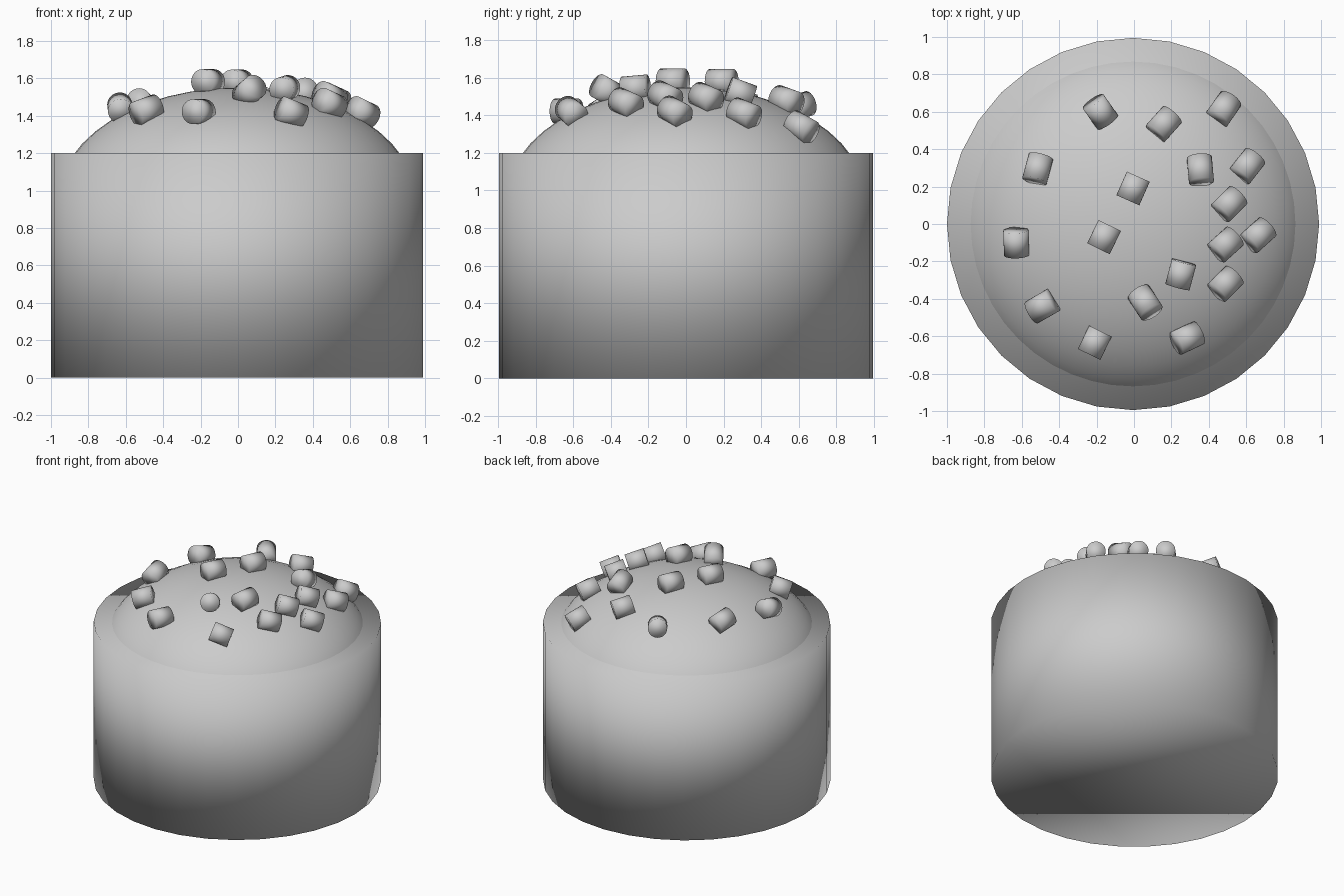
import bpy
from math import radians, sqrt, cos, sin
from mathutils import Vector

if "Cube" in bpy.data.objects:
    bpy.data.objects.remove(bpy.data.objects["Cube"])

CX = -0.005                        # tub axis
DOME_Z, DOME_R, DOME_H = 0.95, 0.957, 0.60


def finish(name):
    obj = bpy.context.object
    obj.name = name
    bpy.ops.object.shade_smooth()
    return obj


def dome_height(x, y):
    r2 = ((x - CX) ** 2 + y ** 2) / DOME_R ** 2
    return DOME_Z + DOME_H * sqrt(max(0.0, 1 - r2))


# Tub: a plain 32-sided drum, softly shaded across its rims
bpy.ops.mesh.primitive_cylinder_add(vertices=32, radius=0.995, depth=1.2,
                                    location=(CX, 0, 0.6))
finish("tub")

# Heaped filling: flattened ball showing above the rim
bpy.ops.mesh.primitive_uv_sphere_add(segments=48, ring_count=24, radius=1,
                                     location=(CX, 0, DOME_Z))
bpy.context.object.scale = (DOME_R, DOME_R, DOME_H)
finish("filling_mound")

# Pellets: x, y, heading of the axis, upward tilt of the axis (degrees)
pellets = [
    (-0.18, 0.60, -55, -15), (0.16, 0.535, 48, -15), (0.48, 0.615, 55, -25),
    (-0.515, 0.295, 75, -15), (0.355, 0.29, 95, -20), (0.607, 0.31, 52, -18),
    (0.51, 0.107, 45, -18), (-0.005, 0.19, 66, 0), (-0.16, -0.07, 64, 0),
    (-0.63, -0.10, 92, 15), (0.49, -0.11, 42, -18), (0.665, -0.06, 42, -20),
    (0.25, -0.27, 75, 5), (0.49, -0.32, 45, -18), (0.06, -0.42, -57, 25),
    (-0.49, -0.44, 30, 18), (-0.21, -0.635, 64, 0), (0.285, -0.61, 25, -20),
]
for i, (x, y, heading, tilt) in enumerate(pellets, 1):
    h, t = radians(heading), radians(tilt)
    axis = Vector((cos(h) * cos(t), sin(h) * cos(t), sin(t)))
    bpy.ops.mesh.primitive_cylinder_add(
        vertices=32, radius=0.067, depth=0.138,
        location=(x, y, dome_height(x, y) + 0.042),
        rotation=axis.to_track_quat('Z', 'Y').to_euler())
    finish(f"pellet_{i:02d}")
